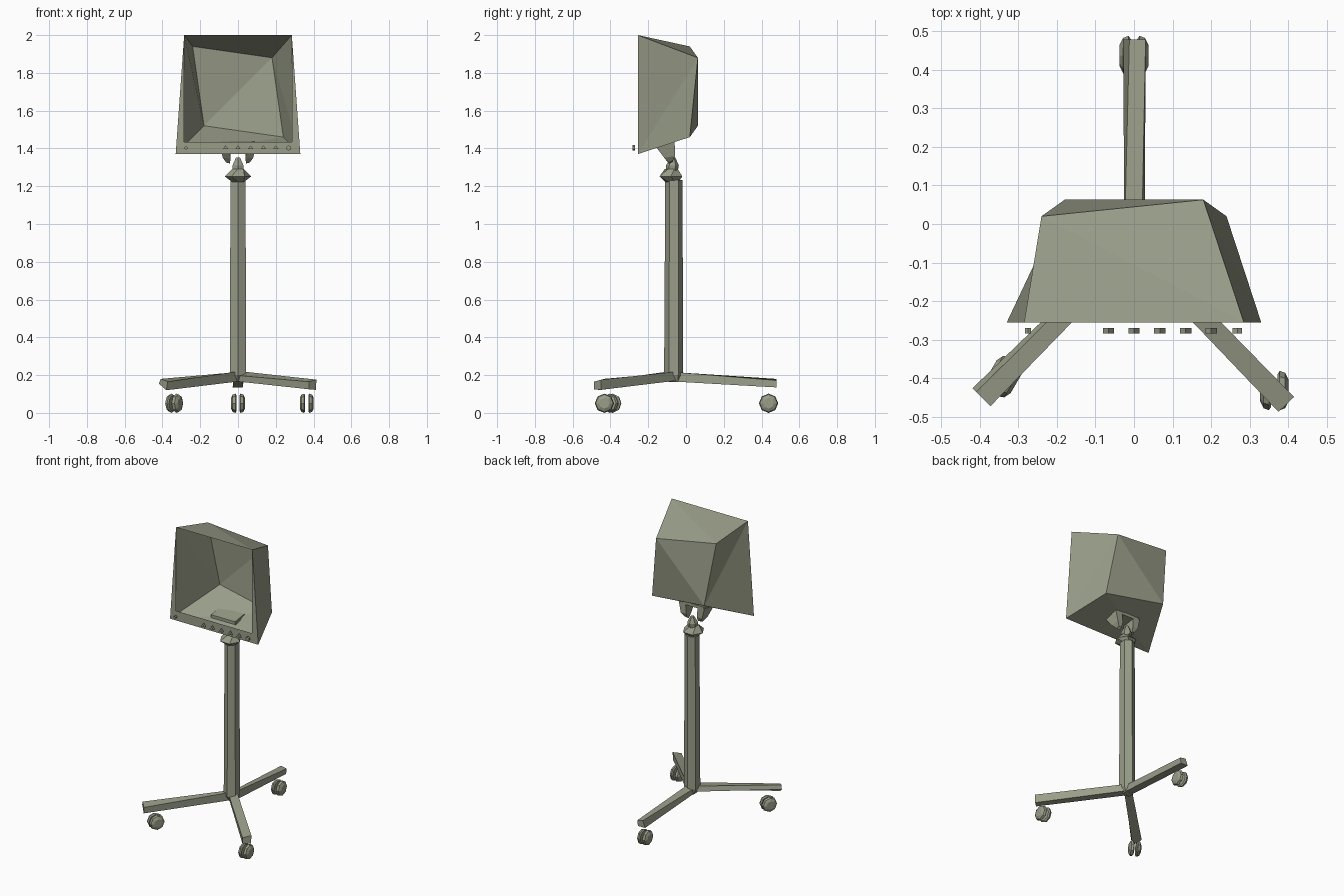
import bpy, bmesh, math
from mathutils import Vector

if "Cube" in bpy.data.objects:
    bpy.data.objects.remove(bpy.data.objects["Cube"])

mat = bpy.data.materials.new("olive_grey")
mat.diffuse_color = (0.32, 0.34, 0.25, 1)
mat.use_nodes = True
mat.node_tree.nodes["Principled BSDF"].inputs["Base Color"].default_value = mat.diffuse_color


def make(name, verts, faces, fix=True):
    me = bpy.data.meshes.new(name)
    me.from_pydata([tuple(v) for v in verts], [], faces)
    if fix:
        bm = bmesh.new()
        bm.from_mesh(me)
        bmesh.ops.recalc_face_normals(bm, faces=bm.faces)
        bm.to_mesh(me)
        bm.free()
    me.materials.append(mat)
    ob = bpy.data.objects.new(name, me)
    bpy.context.collection.objects.link(ob)
    return ob


def loft(name, rings):
    """Closed solid through rings with equal point counts."""
    n = len(rings[0])
    verts = [p for r in rings for p in r]
    faces = [(k * n + i, k * n + (i + 1) % n, (k + 1) * n + (i + 1) % n, (k + 1) * n + i)
             for k in range(len(rings) - 1) for i in range(n)]
    faces += [tuple(range(n))[::-1], tuple(range(len(verts) - n, len(verts)))]
    return make(name, verts, faces)


def ring(cx, cy, z, r, n=6, turn=90):
    return [Vector((cx + r * math.cos(math.radians(turn) + i * math.tau / n),
                    cy + r * math.sin(math.radians(turn) + i * math.tau / n), z)) for i in range(n)]


# Open-fronted housing with a skewed back panel and a front rim
F = -0.255
housing = [(-.33, F, 1.37), (.33, F, 1.37), (.285, F, 2), (-.285, F, 2),
           (-.18, .063, 1.52), (.24, .02, 1.46), (.18, .063, 1.88), (-.24, .02, 1.94),
           (-.285, F, 1.435), (.285, F, 1.435)]
make("housing", housing,
     [(0, 4, 5), (0, 5, 1), (1, 5, 6), (1, 6, 2), (2, 6, 7), (2, 7, 3), (3, 7, 4), (3, 4, 0),
      (4, 7, 6), (4, 6, 5), (0, 1, 9, 8), (1, 2, 9), (0, 8, 3)], fix=False)

# Control knobs in front of the lower rim
for i, (x, n, r) in enumerate([(-.275, 6, .009), (-.066, 3, .017), (0, 3, .017), (.067, 3, .017),
                               (.134, 3, .017), (.2, 3, .017), (.268, 6, .014)]):
    rings = []
    for y in (-.27, -.284):
        rings.append([Vector((x + r * math.cos(math.pi / 2 + k * math.tau / n), y,
                              1.403 + (.8 if n == 3 else 1) * r * math.sin(math.pi / 2 + k * math.tau / n)))
                      for k in range(n)])
    loft(f"knob_{i}", rings)

# Tilt bracket: plate through the housing floor and two tapering prongs
loft("bracket_plate", [[(-.09, -.16, z), (.09, -.16, z), (.09, -.06, z + .015), (-.09, -.06, z + .015)]
                       for z in (1.405, 1.425)])
for side, s in (("left", -1), ("right", 1)):
    loft(f"bracket_prong_{side}", [
        [(s * .045, -.16, 1.41), (s * .095, -.16, 1.41), (s * .095, -.06, 1.43), (s * .045, -.06, 1.43)],
        [(s * .04, -.115, 1.35), (s * .08, -.115, 1.35), (s * .08, -.058, 1.36), (s * .04, -.058, 1.36)],
        [(s * .042, -.09, 1.32), (s * .062, -.09, 1.325), (s * .062, -.07, 1.335), (s * .042, -.07, 1.33)]])

# Neck and faceted collar
loft("neck", [ring(0, -.075, 1.27, .03), ring(0, -.072, 1.31, .034), ring(0, -.068, 1.352, .012)])
loft("collar", [ring(0, -.075, 1.222, .035), ring(0, -.08, 1.252, .07, turn=60),
                ring(0, -.078, 1.292, .034)])

# Hexagonal pole
loft("pole", [ring(0, -.06, .163, .032), ring(0, -.066, .2, .05), ring(0, -.064, 1.232, .046)])


# Legs: four-sided sections given as (sideways, height) at both ends
def leg(name, start, end, sec_a, sec_b):
    a, b = Vector((*start, 0)), Vector((*end, 0))
    d = (b - a).normalized()
    s = Vector((d.y, -d.x, 0))
    loft(name, [[p + s * u + Vector((0, 0, z)) for u, z in sec] for p, sec in ((a, sec_a), (b, sec_b))])


leg("leg_back", (0, -.05), (0, .478),
    [(-.025, .165), (.028, .165), (.02, .215), (-.025, .2)],
    [(-.028, .135), (.025, .135), (.03, .172), (-.012, .18)])
leg("leg_left", (0, -.058), (-.395, -.45),
    [(-.022, .168), (.026, .18), (.02, .215), (-.022, .222)],
    [(-.022, .12), (.034, .155), (.02, .18), (-.032, .165)])
leg("leg_right", (0, -.055), (.395, -.468),
    [(.025, .168), (.028, .2), (-.022, .22), (-.024, .172)],
    [(.028, .125), (.028, .165), (-.028, .176), (-.024, .122)])


# Twin-wheel casters: domed eight-sided discs on either side of a gap
def caster(name, x, y, angle):
    axis = Vector((math.cos(math.radians(angle)), math.sin(math.radians(angle)), 0))
    fwd = Vector((-axis.y, axis.x, 0))
    c = Vector((x, y, .051))
    for label, s in (("a", -1), ("b", 1)):
        rings = [[c + axis * s * off + r * (fwd * math.cos(k * math.tau / 8)
                                           + Vector((0, 0, math.sin(k * math.tau / 8))))
                  for k in range(8)] for off, r in ((.008, .042), (.014, .051), (.028, .046), (.037, .028))]
        loft(f"{name}_wheel_{label}", rings)


caster("back_caster", 0, .437, 0)
caster("left_caster", -.338, -.396, -30)
caster("right_caster", .364, -.432, 0)
